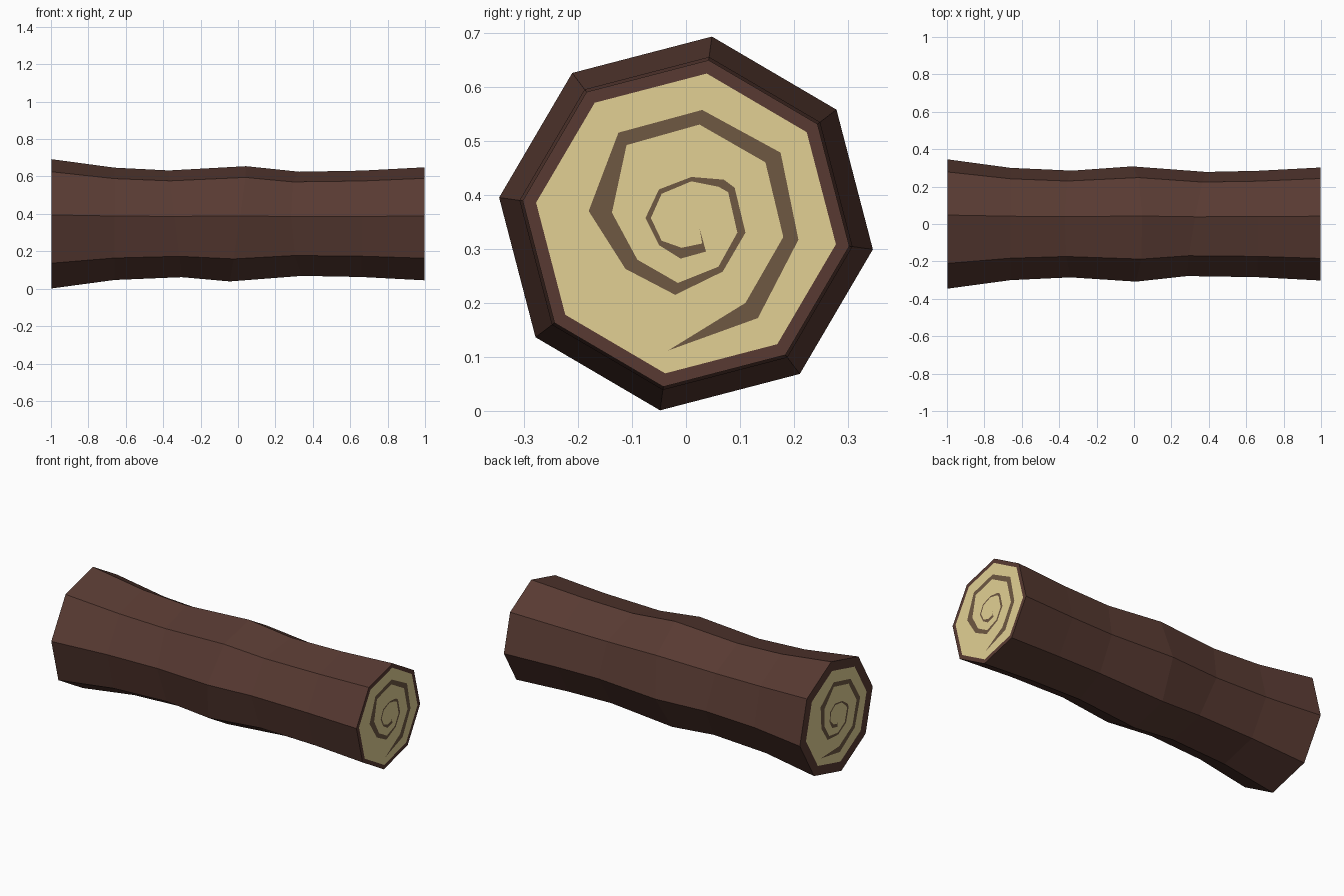
import bpy, bmesh, math
from mathutils import Vector, Matrix

cube = bpy.data.objects.get("Cube")
if cube:
    bpy.data.objects.remove(cube, do_unlink=True)

SIDES, TURN, MID = 8, math.radians(82.1), 0.347
END = 0.998


def material(name, rgb):
    m = bpy.data.materials.new(name)
    m.use_nodes = True
    lin = [(c / 255 / 12.92) if c < 10 else ((c / 255 + 0.055) / 1.055) ** 2.4 for c in rgb]
    m.diffuse_color = (*lin, 1)
    m.node_tree.nodes["Principled BSDF"].inputs["Base Color"].default_value = (*lin, 1)
    return m


bark_mat = material("bark brown", (88, 58, 50))
wood_mat = material("pale wood", (226, 208, 148))
ring_mat = material("growth ring brown", (110, 88, 66))


def finish(name, bm, mat):
    mesh = bpy.data.meshes.new(name)
    bm.to_mesh(mesh)
    bm.free()
    mesh.materials.append(mat)
    ob = bpy.data.objects.new(name, mesh)
    bpy.context.collection.objects.link(ob)
    return ob


def ring(bm, x, r, tilt_z=0, tilt_y=0):
    """Octagonal loop around the log, optionally leaning."""
    verts = []
    for k in range(SIDES):
        a = TURN + k * math.tau / SIDES
        c, s = math.cos(a), math.sin(a)
        verts.append(bm.verts.new((x + tilt_z * s + tilt_y * c, r * c, MID + r * s)))
    return verts


# Bark: x, radius, lean; first and last loops form the flat end rims
RIMS = {-1: 0.29, 1: 0.28}
sections = [(-END, RIMS[-1], 0, 0), (-END, 0.349, 0, 0), (-0.66, 0.303, 0, 0),
            (-0.335, 0.288, -0.035, 0), (0.0, 0.311, 0.045, -0.005),
            (0.335, 0.281, -0.015, 0.05), (0.66, 0.287, 0, 0),
            (END, 0.305, 0, 0), (END, RIMS[1], 0, 0)]
bm = bmesh.new()
loops = [ring(bm, *s) for s in sections]
for a, b in zip(loops, loops[1:]):
    for k in range(SIDES):
        n = (k + 1) % SIDES
        bm.faces.new((a[k], b[k], b[n], a[n]))
bmesh.ops.recalc_face_normals(bm, faces=bm.faces)
if sum(f.normal.dot(f.calc_center_median() - Vector((0, 0, MID))) for f in bm.faces) < 0:
    bmesh.ops.reverse_faces(bm, faces=bm.faces)
finish("bark", bm, bark_mat)

# Growth spiral as (y, z) pairs: outer edge and inner edge
outer = [(-.033, .112), (.133, .172), (.208, .317), (.175, .478), (.03, .557), (-.125, .515),
         (-.18, .37), (-.112, .263), (-.02, .215), (.068, .258), (.11, .33), (.09, .413),
         (.07, .428), (.01, .433), (-.05, .41), (-.075, .357), (-.05, .307), (-.01, .282),
         (.037, .295), (.025, .338)]
inner = [(-.033, .112), (.11, .2), (.18, .322), (.147, .46), (.025, .53), (-.11, .492),
         (-.137, .367), (-.09, .28), (-.015, .237), (.06, .267), (.095, .33), (.078, .405),
         (.06, .415), (.01, .425), (-.045, .402), (-.065, .357), (-.045, .315), (-.008, .302),
         (.03, .31), (.025, .338)]


def face_outwards(bm, side):
    bm.normal_update()
    bmesh.ops.reverse_faces(bm, faces=[f for f in bm.faces if f.normal.x * side < 0])


for side, label in ((1, "left"), (-1, "right")):
    # Cut wood face inside the rim
    bm = bmesh.new()
    bm.faces.new(ring(bm, side * END, RIMS[side]))
    face_outwards(bm, side)
    finish(label + "_cut_face", bm, wood_mat)

    # Spiral inlay; the far end is turned about z and then lined up with the octagon
    bm = bmesh.new()
    spin = Matrix.Identity(3)
    if side < 0:
        spin = Matrix.Rotation(math.radians(29.2), 3, 'X') @ Matrix.Rotation(math.pi, 3, 'Z')
    size = RIMS[side] / RIMS[1]

    def place(p):
        v = spin @ Vector((1, p[0] * size, (p[1] - MID) * size))
        return bm.verts.new((side, v.y, v.z + MID))

    o, i = [place(p) for p in outer], [place(p) for p in inner]
    for k in range(len(o) - 1):
        bm.faces.new((o[k], o[k + 1], i[k + 1], i[k]))
    bmesh.ops.remove_doubles(bm, verts=bm.verts, dist=1e-5)
    face_outwards(bm, side)
    finish(label + "_growth_spiral", bm, ring_mat)
